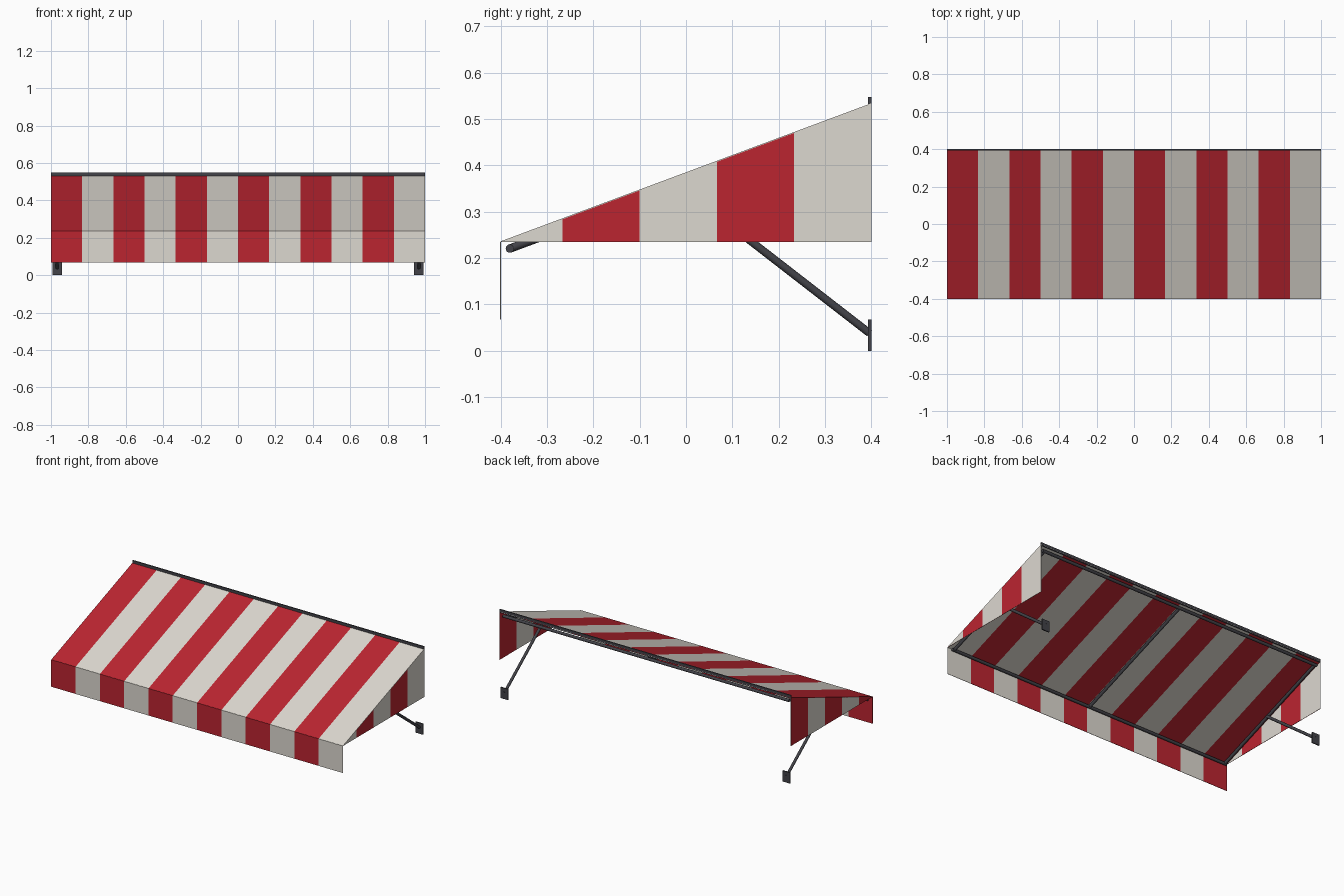
import bpy, bmesh, math
from mathutils import Vector

if "Cube" in bpy.data.objects:
    bpy.data.objects.remove(bpy.data.objects["Cube"])

def mat(name, rgb):
    m = bpy.data.materials.new(name)
    m.diffuse_color = (*rgb, 1)
    m.use_nodes = True
    m.node_tree.nodes["Principled BSDF"].inputs["Base Color"].default_value = m.diffuse_color
    return m

RED = mat("red canvas", (0.50, 0.018, 0.030))
WHITE = mat("off white canvas", (0.72, 0.69, 0.63))
METAL = mat("dark grey metal", (0.055, 0.055, 0.065))

FRONT, BACK = -0.4, 0.4
LOW, HIGH, HEM = 0.235, 0.533, 0.068
STRIPE = 2 / 12
SLOPE = (HIGH - LOW) / (BACK - FRONT)

def roof(y):
    return LOW + SLOPE * (y - FRONT)

def cloth(name, strips, thick):
    """Thin canvas from (corner points, is_red) strips."""
    bm = bmesh.new()
    for pts, red in strips:
        f = bm.faces.new([bm.verts.new(p) for p in pts])
        f.material_index = 0 if red else 1
    bmesh.ops.remove_doubles(bm, verts=bm.verts, dist=1e-5)
    me = bpy.data.meshes.new(name)
    bm.to_mesh(me)
    bm.free()
    ob = bpy.data.objects.new(name, me)
    bpy.context.collection.objects.link(ob)
    me.materials.append(RED)
    me.materials.append(WHITE)
    s = ob.modifiers.new("thickness", 'SOLIDIFY')
    s.thickness, s.offset = thick, 0
    return ob

def box(name, lo, hi):
    lo, hi = Vector(lo), Vector(hi)
    bpy.ops.mesh.primitive_cube_add(size=1, location=(lo + hi) / 2)
    ob = bpy.context.object
    ob.name = name
    ob.scale = hi - lo
    bpy.ops.object.transform_apply(location=False, rotation=False, scale=True)
    ob.data.materials.append(METAL)

def tube(name, a, b, r):
    a, b = Vector(a), Vector(b)
    d = b - a
    bpy.ops.mesh.primitive_cylinder_add(vertices=16, radius=r, depth=d.length, location=(a + b) / 2)
    ob = bpy.context.object
    ob.name = name
    ob.rotation_euler = d.to_track_quat('Z', 'Y').to_euler()
    ob.data.materials.append(METAL)
    bpy.ops.object.shade_smooth_by_angle(angle=math.radians(40))

# Sloping canopy and hanging front valance, striped across x
slope, valance = [], []
for i in range(12):
    x0, x1 = -1 + i * STRIPE, -1 + (i + 1) * STRIPE
    red = i % 2 == 0
    slope.append(([(x0, FRONT, LOW), (x1, FRONT, LOW), (x1, BACK, HIGH), (x0, BACK, HIGH)], red))
    valance.append(([(x0, FRONT, HEM), (x1, FRONT, HEM), (x1, FRONT, LOW), (x0, FRONT, LOW)], red))
cloth("canopy", slope, 0.002)
cloth("front_valance", valance, 0.002)

# Triangular side panels: two layers each, stripes alternate between the +x and -x faces
def side_strips(x, first_red):
    strips, y1, red = [], BACK, first_red
    while y1 > FRONT + 1e-4:
        y0 = max(FRONT, y1 - STRIPE)
        pts = [(x, y0, LOW), (x, y1, LOW), (x, y1, roof(y1))]
        if y0 > FRONT:
            pts.append((x, y0, roof(y0)))
        strips.append((pts, red))
        y1, red = y0, not red
    return strips

for side, s in (("left", -1), ("right", 1)):
    cloth(side + "_panel_outer", side_strips(s * 0.9995, s < 0), 0.001)
    cloth(side + "_panel_inner", side_strips(s * 0.998, s > 0), 0.001)

# Wall rail along the top back edge
box("wall_rail", (-1, 0.393, 0.528), (1, 0.4, 0.548))

# Tube frame beneath the canvas
DROP = 0.022
yf, yb = -0.38, 0.388
zf, zb = roof(yf) - DROP, roof(yb) - DROP
tube("front_bar", (-0.98, yf, zf), (0.98, yf, zf), 0.009)
tube("back_bar", (-0.98, yb, zb), (0.98, yb, zb), 0.009)
for name, x in (("left", -0.968), ("middle", 0), ("right", 0.968)):
    tube(name + "_rafter", (x, yf, zf), (x, yb, zb), 0.009)

# Diagonal support arms with wall plates
for name, s in (("left", -1), ("right", 1)):
    x = s * 0.967
    tube(name + "_support_arm", (x, 0.396, 0.038), (x, -0.015, roof(-0.015) - DROP), 0.0085)
    box(name + "_wall_plate", (x - 0.025, 0.393, 0), (x + 0.025, 0.4, 0.067))
